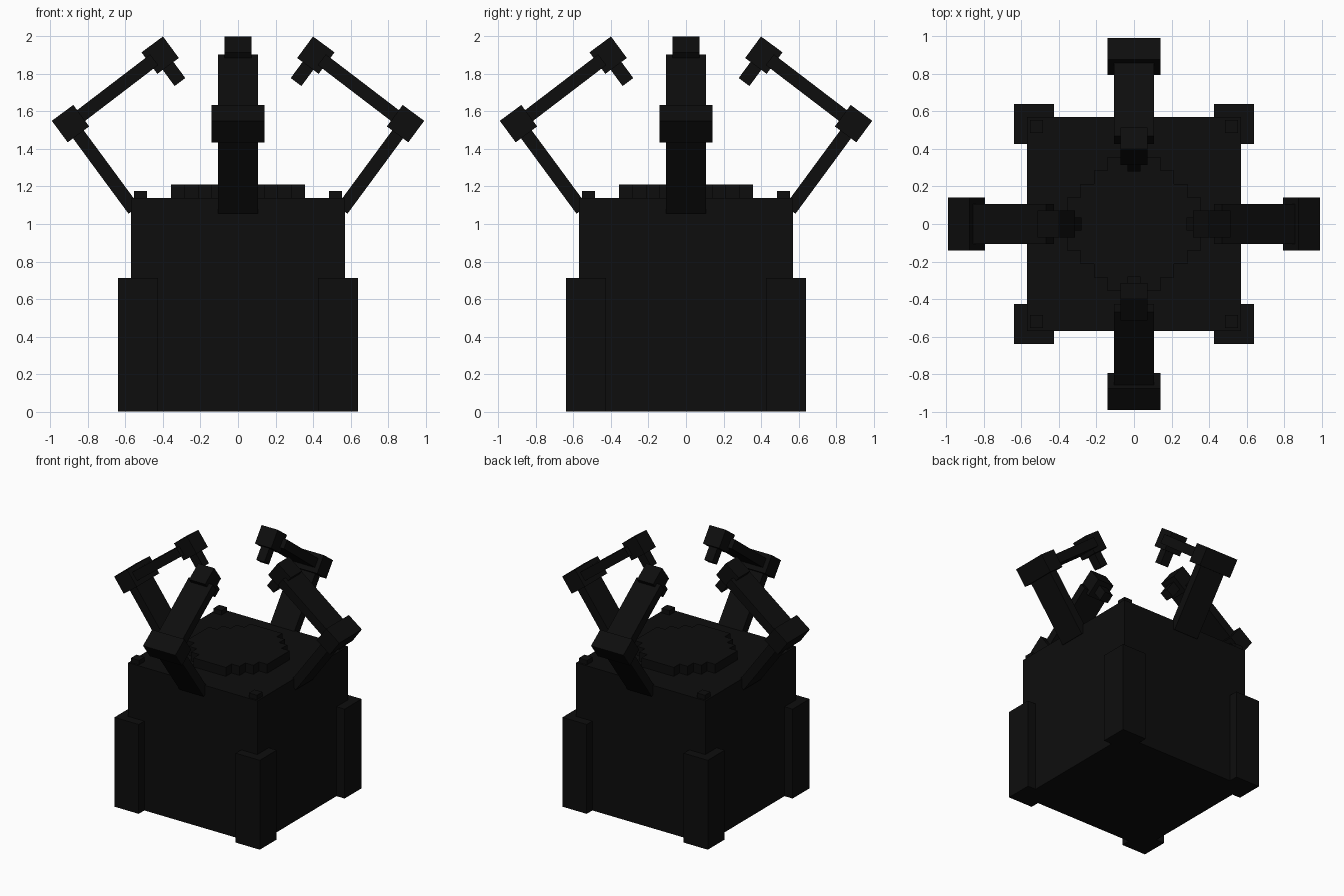
import bpy
import bmesh
from math import atan2, cos, sin, pi
from mathutils import Matrix, Vector

if "Cube" in bpy.data.objects:
    bpy.data.objects.remove(bpy.data.objects["Cube"], do_unlink=True)

U = 0.0712  # modelling grid step

black = bpy.data.materials.new("black")
black.use_nodes = True
colour = (0.004, 0.004, 0.004, 1)
black.diffuse_color = colour
black.node_tree.nodes["Principled BSDF"].inputs["Base Color"].default_value = colour


def finish(name, bm):
    mesh = bpy.data.meshes.new(name)
    bm.to_mesh(mesh)
    bm.free()
    mesh.materials.append(black)
    obj = bpy.data.objects.new(name, mesh)
    bpy.context.collection.objects.link(obj)
    return obj


def box(name, size, matrix):
    bm = bmesh.new()
    bmesh.ops.create_cube(bm, size=1, matrix=matrix @ Matrix.Diagonal((*size, 1)))
    return finish(name, bm)


def at(x, y, z):
    return Matrix.Translation((x, y, z))


# Main housing
box("body", (16 * U, 16 * U, 16 * U), at(0, 0, 8 * U))

# Corner posts and the studs above them
for i in range(4):
    turn = Matrix.Rotation(i * pi / 2, 4, "Z")
    box(f"corner_post_{i + 1}", (3 * U, 3 * U, 10 * U), turn @ at(7.5 * U, 7.5 * U, 5 * U))
    box(f"corner_stud_{i + 1}", (U, U, U), turn @ at(7.3 * U, 7.3 * U, 16 * U))

# Stepped round plate on top, extruded from a quarter outline turned four times
bm = bmesh.new()
quarter = [(5, -2), (5, 2), (4, 2), (4, 3), (3, 3), (3, 4), (2, 4)]
outline = []
for i in range(4):
    turn = Matrix.Rotation(i * pi / 2, 3, "Z")
    outline += [bm.verts.new(turn @ Vector((x * U, y * U, 16 * U))) for x, y in quarter]
base = bm.faces.new(outline)
top = bmesh.ops.extrude_face_region(bm, geom=[base])["geom"]
bmesh.ops.translate(bm, vec=(0, 0, U), verts=[v for v in top if isinstance(v, bmesh.types.BMVert)])
bmesh.ops.recalc_face_normals(bm, faces=bm.faces)
finish("top_plate", bm)

# Jointed arms, one per side
shoulder = Vector((0.555, 0, 1.076))
elbow = Vector((0.893, 0, 1.535))
head = Vector((0.415, 0, 1.90))
angle = atan2(elbow.z - shoulder.z, elbow.x - shoulder.x)
along = Vector((cos(angle), 0, sin(angle)))
wrist = head + (elbow - head).normalized() * 0.04
tip = head - along * 2.5 * U


def beam(name, start, end, width, turn):
    middle, span = (start + end) / 2, end - start
    tilt = Matrix.Rotation(-atan2(span.z, span.x), 4, "Y")
    box(name, (span.length, width, U), turn @ at(*middle) @ tilt)


for i, side in enumerate(("left", "back", "right", "front")):
    turn = Matrix.Rotation(i * pi / 2, 4, "Z")
    tilt = Matrix.Rotation(-angle, 4, "Y")
    beam(f"{side}_lower_arm", shoulder, elbow, 3 * U, turn)
    beam(f"{side}_upper_arm", elbow, wrist, 3 * U, turn)
    box(f"{side}_elbow", (2 * U, 4 * U, 2 * U), turn @ at(*elbow) @ tilt)
    box(f"{side}_head", (2 * U, 2 * U, 2 * U), turn @ at(*head) @ tilt)
    beam(f"{side}_tool_tip", head, tip, U, turn)
